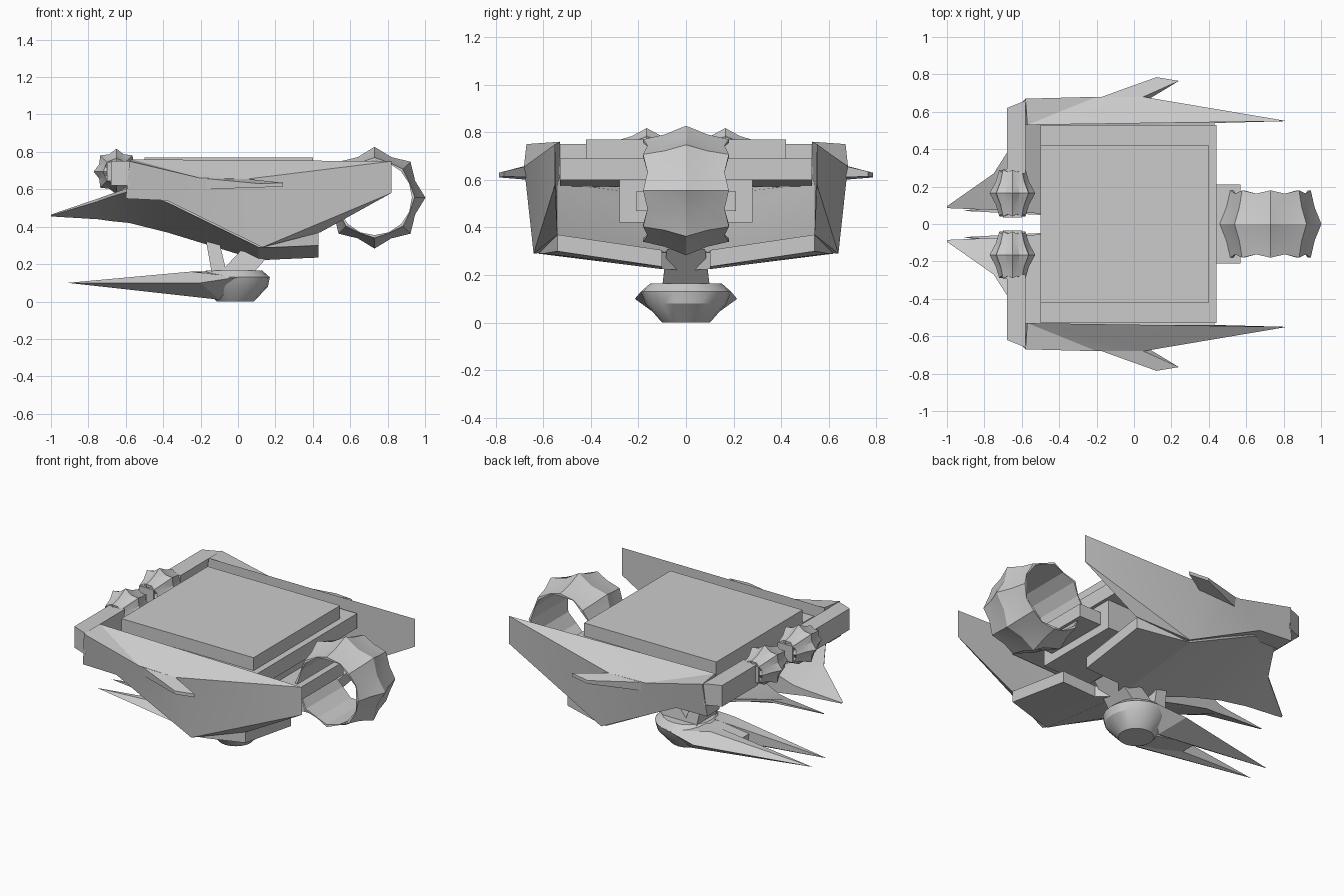
import bpy, bmesh, math

cube = bpy.data.objects.get("Cube")
if cube:
    bpy.data.objects.remove(cube, do_unlink=True)

mat = bpy.data.materials.new("plain_grey")
mat.use_nodes = True
grey = (0.6, 0.6, 0.6, 1)
mat.diffuse_color = grey
mat.node_tree.nodes["Principled BSDF"].inputs["Base Color"].default_value = grey


def make(name, verts, faces=None, mirror=False, angle=20):
    """Mesh from points: listed faces, or the convex hull when none are given."""
    bm = bmesh.new()
    vs = [bm.verts.new(v) for v in verts]
    if faces:
        for f in faces:
            bm.faces.new([vs[i] for i in f])
    else:
        bmesh.ops.convex_hull(bm, input=vs)
        bmesh.ops.delete(bm, geom=[v for v in bm.verts if not v.link_faces], context='VERTS')
        bmesh.ops.dissolve_limit(bm, angle_limit=0.01, verts=bm.verts[:], edges=bm.edges[:])
    bmesh.ops.recalc_face_normals(bm, faces=bm.faces)
    me = bpy.data.meshes.new(name)
    bm.to_mesh(me)
    bm.free()
    me.materials.append(mat)
    ob = bpy.data.objects.new(name, me)
    bpy.context.collection.objects.link(ob)
    if mirror:
        mod = ob.modifiers.new("Mirror", 'MIRROR')
        mod.use_axis = (False, True, False)
        mod.use_mirror_merge = False
    bpy.ops.object.select_all(action='DESELECT')
    ob.select_set(True)
    bpy.context.view_layer.objects.active = ob
    bpy.ops.object.shade_smooth_by_angle(angle=math.radians(angle))


def box(name, x0, x1, y0, y1, z0, z1, mirror=False):
    make(name, [(x, y, z) for x in (x0, x1) for y in (y0, y1) for z in (z0, z1)],
         mirror=mirror)


def spiked_ring(name, cx, cy, cz, half, crest, valley, rim, bore, mirror=False):
    """Eight-toothed ring around a y axis, ridged along its middle."""
    n, verts, faces = 16, [], []
    for i in range(n):
        a = 2 * math.pi * i / n
        tooth = i % 2 == 0
        w = half if tooth else half * 0.9
        mid = crest if tooth else valley
        edge = rim if tooth else rim * 0.95
        shoulder = edge + (mid - edge) * 0.36
        section = [(-w, bore), (-w, edge), (-w * 0.5, shoulder), (0, mid),
                   (w * 0.5, shoulder), (w, edge), (w, bore)]
        verts += [(cx + r * math.sin(a), cy + y, cz + r * math.cos(a)) for y, r in section]
    k = 7
    for i in range(n):
        j = (i + 1) % n
        faces += [(i * k + s, i * k + (s + 1) % k, j * k + (s + 1) % k, j * k + s)
                  for s in range(k)]
    make(name, verts, faces, mirror, angle=15)


# Deck and the tray below it
box("deck", -0.5, 0.4, -0.42, 0.42, 0.6, 0.77)
make("deck_tray", [(x, y, z) for y in (-0.53, 0.53)
                   for x, z in ((-0.5, 0.69), (0.44, 0.69), (0.44, 0.6), (-0.5, 0.57))])

# Belly plate, notched at its open end, with a pointed prong on each side:
# x, inner y z, outer y z, inner and outer thickness
stations = [(0.43, 0.1, 0.235, 0.54, 0.30, 0.07, 0.07), (0.2, 0.1, 0.225, 0.6, 0.29, 0.07, 0.07),
            (0.11, 0, 0.22, 0.62, 0.29, 0.07, 0.07), (-0.38, 0.05, 0.37, 0.58, 0.53, 0.07, 0.06),
            (-0.58, 0.06, 0.42, 0.54, 0.59, 0.11, 0.02), (-0.68, 0.07, 0.43, 0.38, 0.56, 0.06, 0.015),
            (-0.75, 0.075, 0.44, 0.27, 0.535, 0.04, 0.015), (-1, 0.085, 0.455, 0.095, 0.46, 0.005, 0.005)]
verts, faces = [], []
for x, yi, zi, yo, zo, ti, to in stations:
    verts += [(x, yi, zi), (x, yo, zo), (x, yo, zo + to), (x, yi, zi + ti)]
for i in range(len(stations) - 1):
    a, b = i * 4, i * 4 + 4
    faces += [(a + s, a + (s + 1) % 4, b + (s + 1) % 4, b + s) for s in range(4)]
last = len(verts) - 4
faces += [(0, 1, 2, 3), tuple(last + s for s in range(4))]
make("belly_plate", verts, faces, mirror=True)

# Side walls with a raised crease, tapering to a thin end
P = dict(A=(-0.58, 0.67, 0.75), G=(-0.2, 0.68, 0.66), H=(0.05, 0.68, 0.655),
         B=(0.82, 0.55, 0.75), C=(0.82, 0.55, 0.58), D=(0.13, 0.64, 0.29),
         E=(-0.38, 0.64, 0.54), F=(-0.6, 0.65, 0.55), T=(-0.57, 0.53, 0.76),
         d=(0.44, 0.54, 0.37), m=(0.13, 0.54, 0.30), e=(-0.38, 0.54, 0.54),
         f=(-0.6, 0.53, 0.55))
keys = list(P)
panels = "AFEG GEDH HDCB TAG TGH THB FfeE Eem EmD Dmd DdC fTe TBCdme FATf".split()
make("side_wall", list(P.values()), [[keys.index(c) for c in p] for p in panels],
     mirror=True)

# Swept fin on each wall
fin = [(-0.2, 0.67, 0.66), (-0.2, 0.66, 0.6), (0.12, 0.785, 0.63), (0.12, 0.785, 0.61),
       (0.24, 0.765, 0.635), (0.24, 0.765, 0.615), (0.05, 0.68, 0.655), (0.05, 0.65, 0.61)]
make("side_fin", fin, [(0, 2, 4, 6), (1, 3, 5, 7), (0, 1, 3, 2), (2, 3, 5, 4),
                       (4, 5, 7, 6), (6, 7, 1, 0)], mirror=True)

# Cross bar with two small spiked rings on square hubs
make("cross_bar", [(x, y, z) for x, ys in ((-0.68, (0.27, 0.62)), (-0.58, (0.27, 0.66)))
                   for y in ys for z in (0.62, 0.75)], mirror=True)
box("ring_hub", -0.7, -0.6, 0.035, 0.295, 0.645, 0.745, mirror=True)
spiked_ring("small_ring", -0.65, 0.165, 0.695, 0.125, 0.122, 0.1, 0.07, 0.02, mirror=True)

# Large spiked ring and its mount
spiked_ring("large_ring", 0.73, 0, 0.555, 0.18, 0.272, 0.235, 0.215, 0.2)
box("ring_mount", 0.4, 0.57, -0.21, 0.21, 0.47, 0.55)
box("mount_block", 0.1, 0.42, -0.28, 0.28, 0.42, 0.6)

# Round foot
verts, faces, n = [], [], 20
for cx, r, z in ((-0.015, 0.1, 0), (-0.01, 0.17, 0.08), (-0.02, 0.19, 0.13),
                 (-0.02, 0.15, 0.165)):
    verts += [(cx + r * math.cos(2 * math.pi * i / n), r * math.sin(2 * math.pi * i / n), z)
              for i in range(n)]
for s in range(3):
    faces += [(s * n + i, s * n + (i + 1) % n, s * n + n + (i + 1) % n, s * n + n + i)
              for i in range(n)]
faces += [range(n), range(3 * n, 4 * n)]
make("foot", verts, faces, angle=30)

# Forked claws of the foot and the palm joining them
make("claw", [(-0.91, 0.07, 0.1), (-0.2, 0.215, 0.1), (-0.25, 0.12, 0.16), (0, 0.19, 0.13),
              (-0.4, 0.05, 0.13), (-0.4, 0.07, 0.06), (-0.1, 0.09, 0.01),
              (-0.15, 0.03, 0.16), (-0.15, 0.03, 0.05)], mirror=True)
make("palm", [(x, y, z) for y in (-0.07, 0.07)
              for x, z in ((-0.4, 0.125), (-0.39, 0.065), (-0.22, 0.155), (-0.08, 0.155),
                           (-0.1, 0.01))])

# V-shaped neck between foot and belly
for name, x0, x1, top0, top1, top_z in (("neck_brace", -0.14, -0.06, -0.17, -0.1, 0.32),
                                        ("neck_strut", -0.1, 0.08, 0.05, 0.22, 0.31)):
    make(name, [(x, s * w, z) for s in (-1, 1)
                for x, w, z in ((x0, 0.1, 0.15), (x1, 0.1, 0.15),
                                (top0, 0.08, top_z), (top1, 0.08, top_z))])
